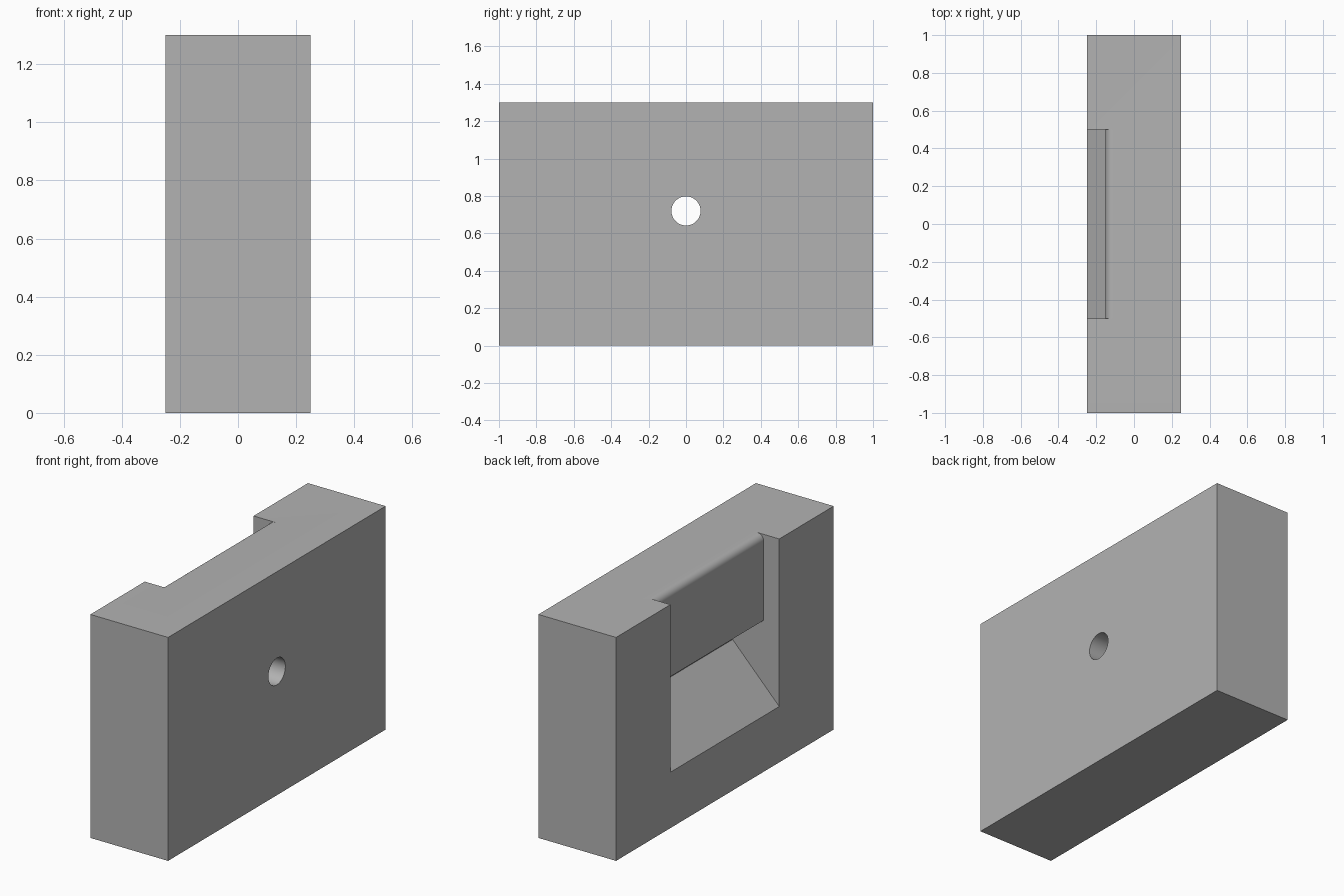
import bpy
import bmesh
import math

if "Cube" in bpy.data.objects:
    bpy.data.objects.remove(bpy.data.objects["Cube"], do_unlink=True)

grey = bpy.data.materials.new("plain grey")
grey.use_nodes = True
colour = (0.45, 0.45, 0.45, 1)
grey.diffuse_color = colour
grey.node_tree.nodes["Principled BSDF"].inputs["Base Color"].default_value = colour


def extrude_profile(name, points, half_width):
    """Solid from an (x, z) outline, extruded along y."""
    bm = bmesh.new()
    face = bm.faces.new([bm.verts.new((x, -half_width, z)) for x, z in points])
    moved = bmesh.ops.extrude_face_region(bm, geom=[face])["geom"]
    verts = [v for v in moved if isinstance(v, bmesh.types.BMVert)]
    bmesh.ops.translate(bm, verts=verts, vec=(0, 2 * half_width, 0))
    bmesh.ops.recalc_face_normals(bm, faces=bm.faces)
    mesh = bpy.data.meshes.new(name)
    bm.to_mesh(mesh)
    bm.free()
    obj = bpy.data.objects.new(name, mesh)
    bpy.context.collection.objects.link(obj)
    mesh.materials.append(grey)
    return obj


def cut(target, cutter):
    mod = target.modifiers.new(cutter.name, "BOOLEAN")
    mod.operation = "DIFFERENCE"
    mod.solver = "EXACT"
    mod.object = cutter
    bpy.context.view_layer.objects.active = target
    bpy.ops.object.modifier_apply(modifier=mod.name)
    bpy.data.objects.remove(cutter, do_unlink=True)


# Main block
side, height = 0.25, 1.3
block = extrude_profile(
    "mounting_block", [(-side, 0), (side, 0), (side, height), (-side, height)], 1)

# Pocket: sloped floor, undercut below the lip, rounded top edge of the lip
lip_x, radius, outside = -0.15, 0.04, -0.35
round_edge = [(lip_x + radius * (1 - math.cos(a)), height - radius * (1 - math.sin(a)))
              for a in (math.pi / 2 * i / 12 for i in range(13))]
pocket = extrude_profile(
    "pocket_cutter",
    [(outside, 0.325), (-side, 0.325), (0.05, 0.635), (0.05, 0.8), (lip_x, 0.8)]
    + round_edge + [(round_edge[-1][0], 1.4), (outside, 1.4)], 0.5)
cut(block, pocket)

# Screw hole from the right side into the undercut
bpy.ops.mesh.primitive_cylinder_add(
    vertices=64, radius=0.078, depth=0.3, location=(0.15, 0, 0.72),
    rotation=(0, math.pi / 2, 0))
hole = bpy.context.object
hole.name = "screw_hole_cutter"
hole.data.materials.append(grey)
cut(block, hole)

# Smooth the rounded edge and the hole, keep the corners sharp
bpy.ops.object.select_all(action="DESELECT")
block.select_set(True)
bpy.context.view_layer.objects.active = block
bpy.ops.object.shade_smooth_by_angle(angle=math.radians(30))
